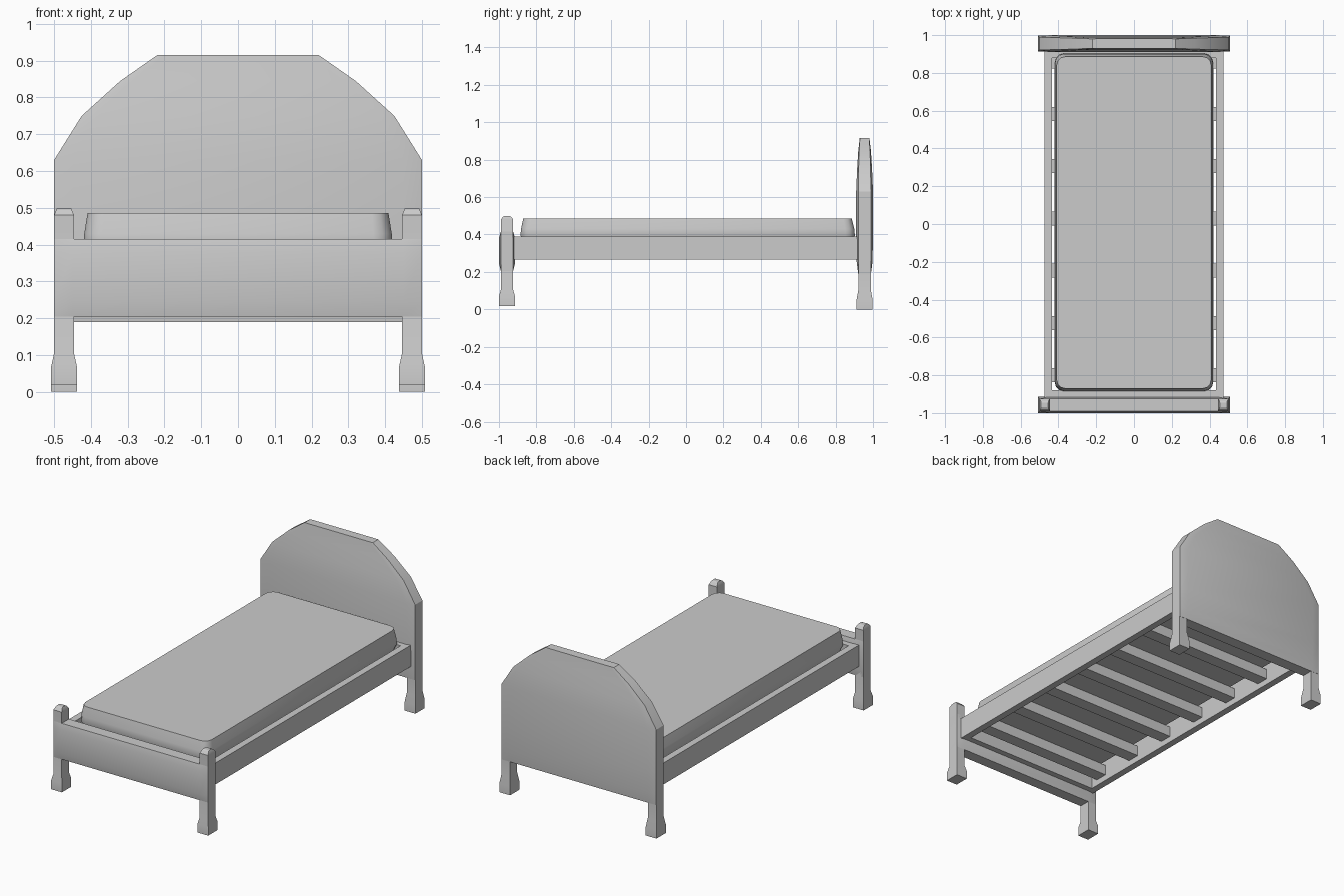
import bpy
import bmesh
import math

if "Cube" in bpy.data.objects:
    bpy.data.objects.remove(bpy.data.objects["Cube"])

grey = bpy.data.materials.new("plain_grey")
grey.use_nodes = True
COLOUR = (0.6, 0.6, 0.6, 1)
grey.diffuse_color = COLOUR
grey.node_tree.nodes["Principled BSDF"].inputs["Base Color"].default_value = COLOUR


def loft(name, rings, smooth=25):
    """Skin a stack of equal-length point rings and cap both ends."""
    bm = bmesh.new()
    loops = [[bm.verts.new(p) for p in ring] for ring in rings]
    n = len(loops[0])
    for a, b in zip(loops, loops[1:]):
        for i in range(n):
            j = (i + 1) % n
            bm.faces.new((a[i], a[j], b[j], b[i]))
    bm.faces.new(loops[0][::-1])
    bm.faces.new(loops[-1])
    bmesh.ops.recalc_face_normals(bm, faces=bm.faces)
    mesh = bpy.data.meshes.new(name)
    bm.to_mesh(mesh)
    bm.free()
    mesh.materials.append(grey)
    obj = bpy.data.objects.new(name, mesh)
    bpy.context.collection.objects.link(obj)
    bpy.ops.object.select_all(action='DESELECT')
    obj.select_set(True)
    bpy.context.view_layer.objects.active = obj
    bpy.ops.object.shade_smooth_by_angle(angle=math.radians(smooth))
    return obj


def rect(cx, cy, hx, hy, z):
    return [(cx - hx, cy - hy, z), (cx + hx, cy - hy, z),
            (cx + hx, cy + hy, z), (cx - hx, cy + hy, z)]


def box(name, x0, x1, y0, y1, z0, z1):
    cx, cy, hx, hy = (x0 + x1) / 2, (y0 + y1) / 2, (x1 - x0) / 2, (y1 - y0) / 2
    return loft(name, [rect(cx, cy, hx, hy, z) for z in (z0, z1)])


def board(name, y, rows):
    """Padded panel: each row is height, half width, edge and middle half thickness."""
    rings = []
    for z, x, edge, mid in rows:
        inner = x * 0.9
        front = [(-x, -edge), (-inner, -mid), (inner, -mid), (x, -edge)]
        back = [(-px, -py) for px, py in front]
        rings.append([(px, y + py, z) for px, py in front + back])
    return loft(name, rings)


HEAD_Y, FOOT_Y = 0.955, -0.957

# Arched headboard
board("headboard", HEAD_Y, [
    (0.19, 0.5, 0.034, 0.034), (0.25, 0.5, 0.034, 0.042),
    (0.38, 0.5, 0.034, 0.045), (0.63, 0.5, 0.034, 0.045),
    (0.75, 0.425, 0.032, 0.04), (0.845, 0.32, 0.029, 0.034),
    (0.915, 0.22, 0.025, 0.026)])

# Low footboard
board("footboard", FOOT_Y, [
    (0.205, 0.5, 0.033, 0.033), (0.245, 0.5, 0.033, 0.043),
    (0.38, 0.5, 0.033, 0.043), (0.415, 0.5, 0.033, 0.033)])

# Legs with flared feet; the front ones rise into rounded posts
for side, s in (("right", -1), ("left", 1)):
    x = s * 0.473

    def leg(name, y, base, top):
        steps = [(base, 0.035, 0.043), (base + 0.05, 0.035, 0.043),
                 (0.105, 0.027, 0.033)] + top
        loft(name, [rect(x, y, hx, hy, z) for z, hx, hy in steps])

    leg("front_leg_" + side, FOOT_Y, 0.018,
        [(0.48, 0.027, 0.033), (0.495, 0.021, 0.022), (0.5, 0.019, 0.012)])
    leg("back_leg_" + side, HEAD_Y, 0.0, [(0.25, 0.027, 0.033)])

    # Side rail
    box("side_rail_" + side, min(s * 0.435, s * 0.475), max(s * 0.435, s * 0.475),
        -0.925, 0.925, 0.265, 0.39)

# End rails of the frame
box("front_end_rail", -0.44, 0.44, -0.915, -0.88, 0.265, 0.39)
box("back_end_rail", -0.44, 0.44, 0.88, 0.915, 0.265, 0.39)

# Slats under the mattress
for i in range(7):
    y = -0.8 + i * 0.2767
    box(f"slat_{i + 1}", -0.44, 0.44, y - 0.037, y + 0.037, 0.3, 0.36)


# Mattress with rounded corners and sloping sides
def rounded(hx, y0, y1, r, z, steps=3):
    pts = []
    corners = [(hx - r, y1 - r), (r - hx, y1 - r), (r - hx, y0 + r), (hx - r, y0 + r)]
    for k, (cx, cy) in enumerate(corners):
        for i in range(steps + 1):
            a = math.pi / 2 * (k + i / steps)
            pts.append((cx + r * math.cos(a), cy + r * math.sin(a), z))
    return pts


loft("mattress", [
    rounded(0.405, -0.873, 0.89, 0.045, 0.36),
    rounded(0.42, -0.885, 0.903, 0.05, 0.395),
    rounded(0.418, -0.882, 0.9, 0.05, 0.43),
    rounded(0.409, -0.87, 0.886, 0.045, 0.486)], smooth=32)
